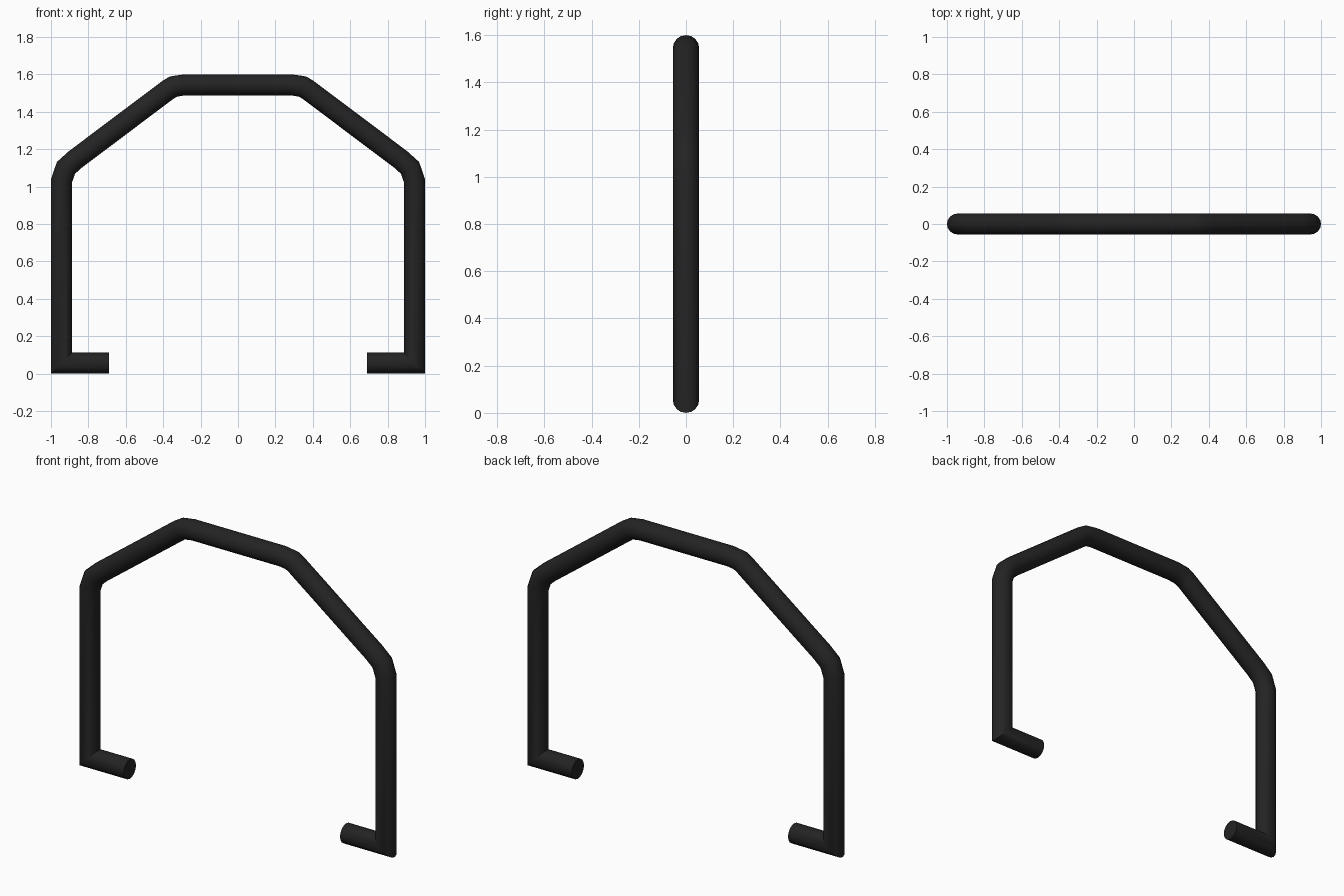
import bpy, bmesh, math
from mathutils import Vector

cube = bpy.data.objects.get("Cube")
if cube:
    bpy.data.objects.remove(cube, do_unlink=True)

RADIUS, SIDES = 0.056, 16

# Black coating
black = bpy.data.materials.new("matte_black")
black.use_nodes = True
colour = (0.017, 0.017, 0.017, 1)
black.diffuse_color = colour
bsdf = black.node_tree.nodes["Principled BSDF"]
bsdf.inputs["Base Color"].default_value = colour
bsdf.inputs["Roughness"].default_value = 0.6

# Centre line of one half, from the foot tip to the top bar (x, z)
half = [(0.69, 0.056), (0.944, 0.056), (0.944, 1.03), (0.92, 1.10), (0.87, 1.145),
        (0.375, 1.517), (0.345, 1.535), (0.285, 1.544)]
path = [Vector((x, 0, z)) for x, z in half]
path += [Vector((-p.x, 0, p.z)) for p in reversed(path)]


def sweep_tube(name, points):
    """Sweep a round section along the path with mitred corners and end caps."""
    bm = bmesh.new()
    rings = []
    side = Vector((0, 1, 0))
    for i, p in enumerate(points):
        before = (p - points[i - 1]).normalized() if i else None
        after = (points[i + 1] - p).normalized() if i < len(points) - 1 else None
        before, after = before or after, after or before
        tangent = (before + after).normalized()
        stretch = 1 / tangent.dot(after)
        normal = side.cross(tangent) * stretch
        angles = [math.tau * k / SIDES for k in range(SIDES)]
        rings.append([bm.verts.new(p + RADIUS * (normal * math.cos(a) + side * math.sin(a)))
                      for a in angles])
    for a, b in zip(rings, rings[1:]):
        for k in range(SIDES):
            n = (k + 1) % SIDES
            bm.faces.new((a[k], a[n], b[n], b[k]))
    bm.faces.new(rings[0])
    bm.faces.new(rings[-1])
    bmesh.ops.recalc_face_normals(bm, faces=bm.faces)
    mesh = bpy.data.meshes.new(name)
    bm.to_mesh(mesh)
    bm.free()
    mesh.materials.append(black)
    obj = bpy.data.objects.new(name, mesh)
    bpy.context.collection.objects.link(obj)
    return obj


# Bent tube frame with inturned feet
frame = sweep_tube("tube_frame", path)
bpy.ops.object.select_all(action="DESELECT")
frame.select_set(True)
bpy.context.view_layer.objects.active = frame
bpy.ops.object.shade_smooth_by_angle(angle=math.radians(40))
